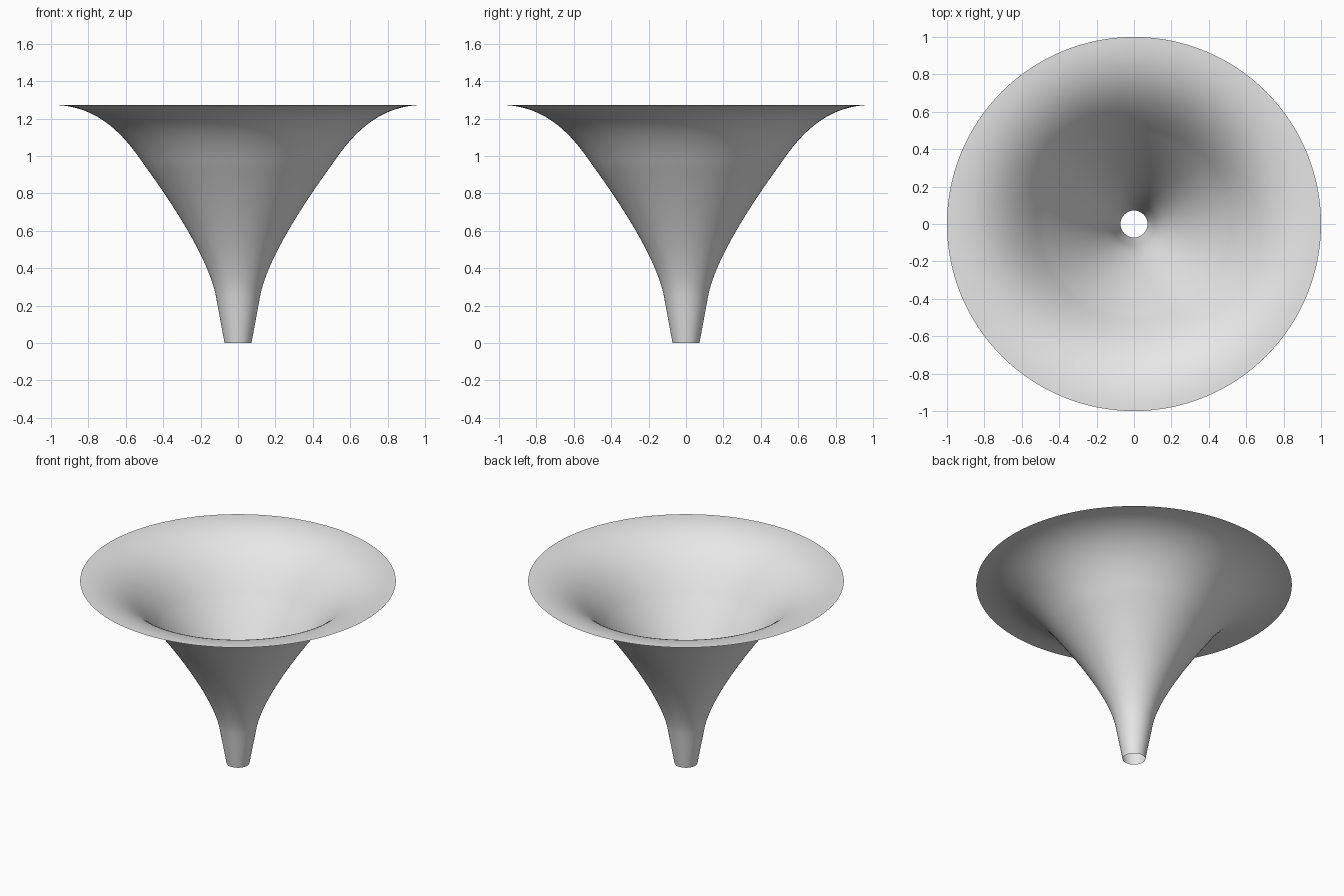
import bpy, bmesh, math
from mathutils import Vector
from mathutils.geometry import interpolate_bezier

cube = bpy.data.objects.get("Cube")
if cube:
    bpy.data.objects.remove(cube, do_unlink=True)

SIDES = 128

# Plain grey material
grey = bpy.data.materials.new("light_grey")
grey.use_nodes = True
grey.diffuse_color = (0.8, 0.8, 0.8, 1)
grey.node_tree.nodes["Principled BSDF"].inputs["Base Color"].default_value = (0.8, 0.8, 0.8, 1)


def curve(points, steps):
    """Sample one cubic segment given as (radius, height) knots and handles."""
    return interpolate_bezier(*[Vector((r, 0, z)) for r, z in points], steps)


# Horn profile: straight spout, widening throat, flared rim
spout = curve([(0.072, 0), (0.088, 0.087), (0.104, 0.173), (0.12, 0.26)], 5)
throat = curve([(0.12, 0.26), (0.163, 0.46), (0.36, 0.76), (0.5, 0.95)], 20)
flare = curve([(0.5, 0.95), (0.62, 1.13), (0.76, 1.273), (1, 1.273)], 24)
profile = spout + throat[1:] + flare[1:]

# Revolve the profile into a thin open shell
bm = bmesh.new()
verts = [bm.verts.new(p) for p in profile]
edges = [bm.edges.new(pair) for pair in zip(verts, verts[1:])]
bmesh.ops.spin(bm, geom=verts + edges, cent=(0, 0, 0), axis=(0, 0, 1),
               angle=math.tau, steps=SIDES, use_merge=False)
bmesh.ops.remove_doubles(bm, verts=bm.verts, dist=0.0005)
bmesh.ops.recalc_face_normals(bm, faces=bm.faces)

# Outer side faces downward and away from the axis
bm.faces.ensure_lookup_table()
face = bm.faces[0]
centre = face.calc_center_median()
if face.normal.x * centre.x + face.normal.y * centre.y < 0:
    bmesh.ops.reverse_faces(bm, faces=bm.faces)
for face in bm.faces:
    face.smooth = True

mesh = bpy.data.meshes.new("flared_horn")
bm.to_mesh(mesh)
bm.free()
mesh.materials.append(grey)
horn = bpy.data.objects.new("flared_horn", mesh)
bpy.context.collection.objects.link(horn)
